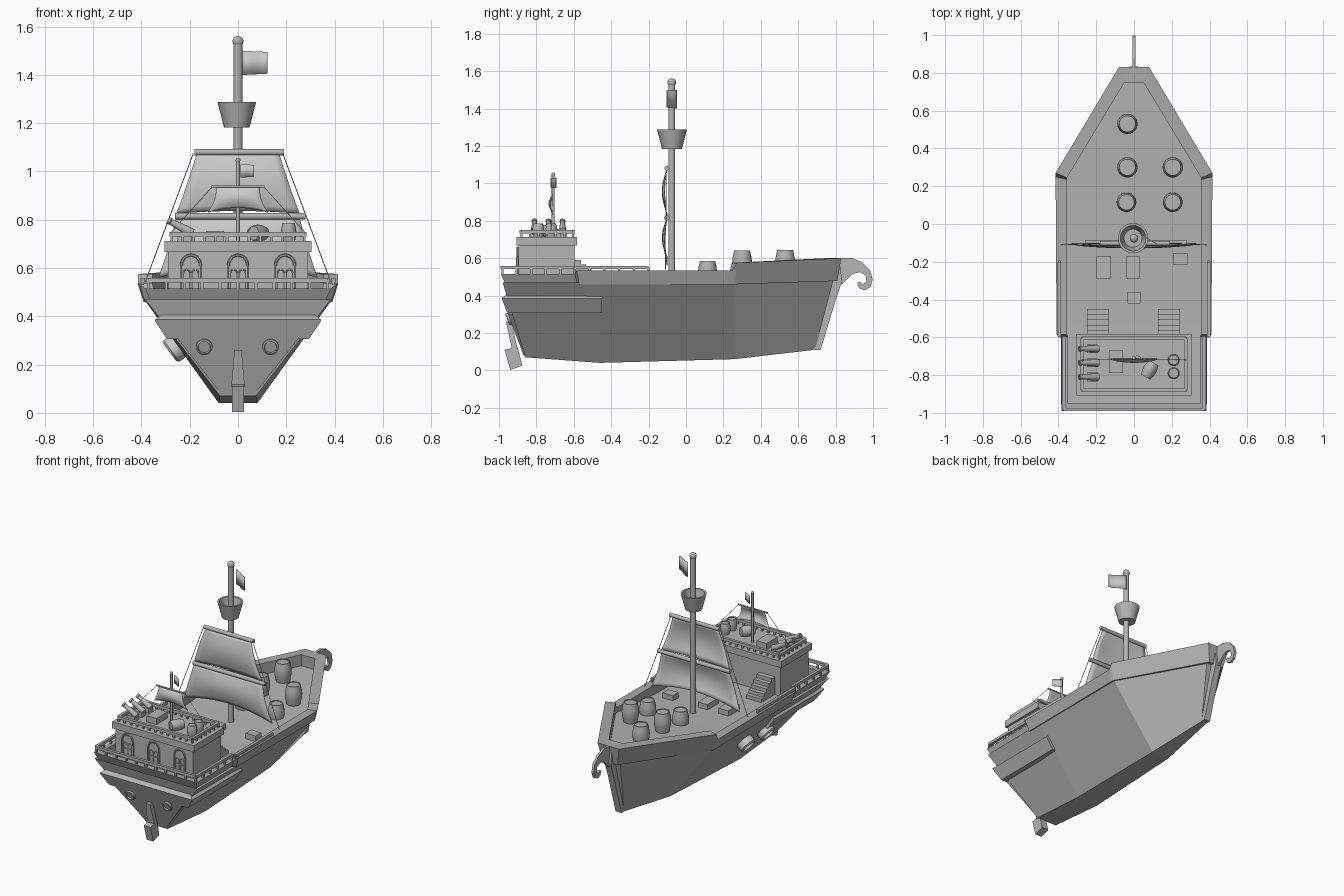
import bpy, bmesh, math
from mathutils import Vector, Matrix

if "Cube" in bpy.data.objects:
    bpy.data.objects.remove(bpy.data.objects["Cube"])

MATS = {}
for mname, g in (("wood", .46), ("dark_wood", .41), ("cloth", .8)):
    MATS[mname] = bpy.data.materials.new(mname)
    MATS[mname].diffuse_color = (g, g, g, 1)


def finish(name, bm, smooth=False, solid=0, mat="wood"):
    bmesh.ops.recalc_face_normals(bm, faces=bm.faces[:])
    me = bpy.data.meshes.new(name)
    bm.to_mesh(me)
    bm.free()
    me.materials.append(MATS[mat])
    ob = bpy.data.objects.new(name, me)
    bpy.context.collection.objects.link(ob)
    if solid:
        m = ob.modifiers.new("thickness", 'SOLIDIFY')
        m.thickness, m.offset = solid, 0
    if smooth:
        bpy.ops.object.select_all(action='DESELECT')
        ob.select_set(True)
        bpy.context.view_layer.objects.active = ob
        bpy.ops.object.shade_smooth_by_angle(angle=math.radians(40))


def loft(bm, rings, ring_closed=True, path_closed=False, caps=True):
    vs = [[bm.verts.new(p) for p in r] for r in rings]
    n, m = len(vs), len(vs[0])
    for i in range(n if path_closed else n - 1):
        for j in range(m if ring_closed else m - 1):
            a, b = vs[i], vs[(i + 1) % n]
            bm.faces.new((a[j], a[(j + 1) % m], b[(j + 1) % m], b[j]))
    if caps and not path_closed:
        bm.faces.new(vs[0])
        bm.faces.new(vs[-1])


def box(bm, c, s):
    bmesh.ops.create_cube(bm, size=1, matrix=Matrix.Translation(c) @ Matrix.Diagonal((*s, 1)))


def cyl(bm, p, q, r, n=16):
    p, q = Vector(p), Vector(q)
    M = Matrix.Translation((p + q) / 2) @ (q - p).to_track_quat('Z', 'Y').to_matrix().to_4x4()
    if n == 4:
        M = M @ Matrix.Rotation(math.pi / 4, 4, 'Z')
    bmesh.ops.create_cone(bm, cap_ends=True, segments=n, radius1=r, radius2=r, depth=(q - p).length, matrix=M)


def lathe(bm, prof, loc, axis=(0, 0, 1), n=18):
    M = Matrix.Translation(loc) @ Vector(axis).to_track_quat('Z', 'Y').to_matrix().to_4x4()
    loft(bm, [[M @ Vector((r * math.cos(t), r * math.sin(t), z))
               for t in (2 * math.pi * k / n for k in range(n))] for r, z in prof])


def side_plate(bm, pts, w):
    loft(bm, [[(x, y, z) for y, z in pts] for x in (-w, w)])


def railing(name, runs, z0, z1, step):
    bm = bmesh.new()
    up = Vector((0, 0, z1 - z0))
    for pts in runs:
        for a, b in zip(pts, pts[1:]):
            a, b = Vector((*a, z0)), Vector((*b, z0))
            cyl(bm, a + up, b + up, 0.013, n=4)
            k = max(1, round((b - a).length / step))
            for i in range(k + 1):
                p = a.lerp(b, i / k)
                cyl(bm, p, p + up, 0.008, n=4)
    finish(name, bm)


# Hull: V-shaped stations (y top, x top, z top, y bottom, x bottom, z bottom)
bm = bmesh.new()
hull = [(-.98, .385, .47, -.86, .075, .07), (-.46, .388, .47, -.46, .08, .04),
        (.26, .39, .47, .26, .065, .06), (.79, .06, .49, .69, .02, .11)]
loft(bm, [[(-a, y, z), (-b, v, w), (b, v, w), (a, y, z)] for y, a, z, v, b, w in hull], False)
finish("hull", bm)

# Bulwark running all the way round: outer xy, inner xy, bottom z, top z
bm = bmesh.new()
secs = [(.385, -.99, .35, -.95, .46, .515), (.385, -.595, .35, -.595, .46, .515),
        (.41, -.585, .355, -.585, .46, .535), (.415, .25, .355, .235, .46, .535),
        (.415, .27, .355, .245, .46, .575), (.08, .83, .05, .75, .478, .60)]
half = [[(xo, yo, zt), (xi, yi, zt), (xi, yi, zb), (xo - .024, yo * .975, zb)]
        for xo, yo, xi, yi, zb, zt in secs]
loft(bm, half + [[(-x, y, z) for x, y, z in r] for r in half[::-1]], path_closed=True)
finish("bulwark", bm, mat="dark_wood")

# Deck rising to the bow
bm = bmesh.new()
loft(bm, [[(-x, y, z), (x, y, z)] for y, x, z in
          ((-.96, .36, .468), (-.2, .36, .47), (.245, .36, .503), (.76, .055, .525))], False, caps=False)
finish("deck", bm, True)

# Plank belt round the stern, its end face continuing down as the transom
bm = bmesh.new()


def belt(top, y):
    pts = [top, (.345, .383), (.295, .307), (.25, .307), (.07, .08)]
    ring = [(x, y(z), z) for x, z in pts]
    return ring + [(-x, v, z) for x, v, z in ring[::-1]]


slope = lambda z: -.868 - .384 * (z - .08)
loft(bm, [belt((.343, .386), slope), belt((.315, .41), lambda z: slope(z) + .04), belt((.315, .41), lambda z: -.45)])
finish("stern_belt", bm)

# Stem post and curled figurehead
bm = bmesh.new()
side_plate(bm, [(.67, .11), (.72, .11), (.80, .375), (.835, .48), (.82, .59), (.78, .49)], .022)
finish("stem_post", bm)
bm = bmesh.new()
side_plate(bm, [(.80, .60), (.88, .602), (.94, .58), (.985, .535), (.998, .485), (.985, .445),
                (.955, .428), (.925, .44), (.915, .468), (.93, .475), (.945, .46), (.965, .475),
                (.96, .51), (.93, .525), (.89, .515), (.835, .46), (.79, .47)], .008)
finish("figurehead", bm)

# Rudder
bm = bmesh.new()
side_plate(bm, [(-.97, .11), (-.90, .125), (-.875, .025), (-.94, .003)], .025)
loft(bm, [[(-w, y, z), (w, y, z), (w, y + .03, z), (-w, y + .03, z)]
          for w, y, z in ((.028, -.93, .11), (.015, -.962, .26))])
finish("rudder", bm)

# Portholes on the transom and the left side
ring = [(1, -.4), (1, .35), (.8, .45), (.72, .2), (.001, .2)]
bm = bmesh.new()
for x in (-.14, .135):
    lathe(bm, [(r * .034, z * .03) for r, z in ring], (x, -.943, .275), (0, -1, -.38))
finish("stern_portholes", bm, True)
bm = bmesh.new()
for y in (-.27, -.48):
    lathe(bm, [(r * .056, z * .09) for r, z in ring], (-.25, y, .275), (-.8, 0, -.6))
finish("side_portholes", bm, True, mat="cloth")

# Stern cabin with roof slab
bm = bmesh.new()
box(bm, (0, -.745, .57), (.58, .30, .21))
box(bm, (0, -.745, .69), (.61, .325, .045))
finish("cabin", bm)


# Arched cabin windows
def arch(x, z, w, h, n=10):
    return [(x - w, z)] + [(x - w * math.cos(t), z + h + w * 1.1 * math.sin(t))
                           for t in (math.pi * k / n for k in range(n + 1))] + [(x + w, z)]


bm = bmesh.new()
for x in (-.195, 0, .195):
    loft(bm, [[(a, y, b) for a, b in arch(x, .50, .036, .105)] for y in (-.90, -.89)])
    for c, w, h in ((x, .04, .11), (x - .018, .013, .08), (x + .018, .013, .08)):
        pts = arch(c, .50, w, h)
        for (a, b), (d, e) in zip(pts, pts[1:]):
            cyl(bm, (a, -.902, b), (d, -.902, e), .006 if w > .03 else .003, n=6)
    box(bm, (x, -.903, .555), (.06, .006, .006))
finish("cabin_windows", bm)

# Stairs up to the cabin
bm = bmesh.new()
for x in (-.19, .185):
    for i in range(5):
        y0 = -.45 - i * .028
        box(bm, (x, (y0 - .60) / 2, .48 + i * .024), (.115, y0 + .60, .026))
finish("stairs", bm)

# Railings: stern gallery, midship rails, cabin roof
railing("gallery_railing", [[(-.372, -.595), (-.372, -.982), (.372, -.982), (.372, -.595)]], .51, .55, .075)
railing("midship_railing", [[(s * .395, -.595), (s * .395, -.2)] for s in (-1, 1)], .53, .55, .08)
railing("roof_railing", [[(-.275, -.88), (.275, -.88), (.275, -.605), (-.275, -.605), (-.275, -.88)]],
        .71, .74, .045)

# Masts with top balls
for name, y, z0, z1, r in (("main_mast", -.076, .46, 1.535, .018), ("small_mast", -.71, .70, 1.043, .008)):
    bm = bmesh.new()
    cyl(bm, (0, y, z0), (0, y, z1), r)
    bmesh.ops.create_uvsphere(bm, u_segments=16, v_segments=10, radius=r * 1.25,
                              matrix=Matrix.Translation((0, y, z1 + .004)))
    finish(name, bm, True)

# Crow's nest
bm = bmesh.new()
lathe(bm, [(.01, 0), (.053, 0), (.08, .105), (.068, .105), (.048, .03), (.01, .03)], (-.005, -.075, 1.183), n=20)
finish("crows_nest", bm, True)

# Yards
bm = bmesh.new()
cyl(bm, (-.18, -.102, 1.08), (.19, -.102, 1.08), .013)
cyl(bm, (-.26, -.102, .815), (.28, -.102, .815), .014)
cyl(bm, (-.11, -.715, .938), (.11, -.715, .938), .005)
finish("yards", bm, True)


# Billowing sails
def sail(name, y, zt, zb, wt, wb, bulge, lift, waist, n=10):
    bm = bmesh.new()
    rows = []
    for i in range(n + 1):
        v = i / n
        w = wt + (wb - wt) * v - waist * math.sin(math.pi * v)
        rows.append([(w * u, y - bulge * math.sin(math.pi * v) * (1 - .5 * u * u),
                      zt + (zb + lift * (1 - u * u) - zt) * v)
                     for u in (k / 6 - 1 for k in range(13))])
    loft(bm, rows, False, caps=False)
    finish(name, bm, True, .004, "cloth")


sail("upper_sail", -.102, 1.075, .825, .17, .255, .025, .012, .002)
sail("lower_sail", -.102, .81, .56, .255, .33, .025, .05, .004)
sail("small_sail", -.715, .935, .83, .09, .125, .018, .02, .01)

# Flags, swung slightly forward
for name, x0, x1, y, za, zb in (("main_flag", .02, .122, -.05, 1.40, 1.50), ("small_flag", .01, .066, -.695, .975, 1.03)):
    bm = bmesh.new()
    k = (x1 - x0)
    loft(bm, [[(x0 + k * t, y - k * (.5 * t - .05 * math.sin(6 * t)), z - .05 * k * t * (1 if z > (za + zb) / 2 else -1))
               for z in (za, zb)] for t in (j / 8 for j in range(9))], False, caps=False)
    finish(name, bm, True, .003, "cloth")

# Rigging
bm = bmesh.new()
for s in (-1, 1):
    cyl(bm, (s * .185, -.105, 1.075), (s * .385, -.11, .54), .002, n=5)
    cyl(bm, (s * .108, -.715, .935), (s * .275, -.72, .75), .0015, n=5)
finish("rigging", bm)

# Barrels
barrel = [(.001, 0), (.8, 0), (.95, .7), (1, 1.2), (.95, 1.7), (.8, 2.4), (.7, 2.4), (.7, 2.3), (.001, 2.3)]
spots = [(-.035, .53, .513, .054), (-.035, .30, .511, .054), (.205, .30, .511, .054), (-.04, .115, .46, .052),
         (.205, .115, .46, .052), (.21, -.72, .709, .032), (.21, -.79, .709, .032)]
bm = bmesh.new()
for x, y, z, r in spots:
    lathe(bm, [(a * r, b * r) for a, b in barrel], (x, y, z))
lathe(bm, [(a * .036, b * .036) for a, b in barrel], (.105, -.735, .744), (-.5, -.85, 0))
finish("barrels", bm, True)

# Crates on deck and roof
bm = bmesh.new()
for x, y, z, sx, sy in ((-.16, -.23, .485, .075, .12), (-.005, -.23, .485, .07, .12), (.245, -.185, .485, .075, .06),
                        (0, -.39, .485, .07, .06), (-.095, -.73, .732, .075, .12)):
    box(bm, (x, y, z), (sx, sy, .045))
finish("crates", bm)

# Roof cannons pointing out to the left
bm = bmesh.new()
for y in (-.66, -.735, -.81):
    lathe(bm, [(.001, 0), (.019, .005), (.017, .05), (.012, .105), (.015, .108), (.015, .12), (.008, .12), (.008, .1),
               (.001, .1)], (-.185, y, .742), (-.88, 0, .47), 12)
    box(bm, (-.22, y, .727), (.06, .045, .035))
finish("cannons", bm, True)

for m in bpy.data.materials:
    if m.users and not m.is_grease_pencil:
        m.use_nodes = True
        m.node_tree.nodes["Principled BSDF"].inputs["Base Color"].default_value = m.diffuse_color
